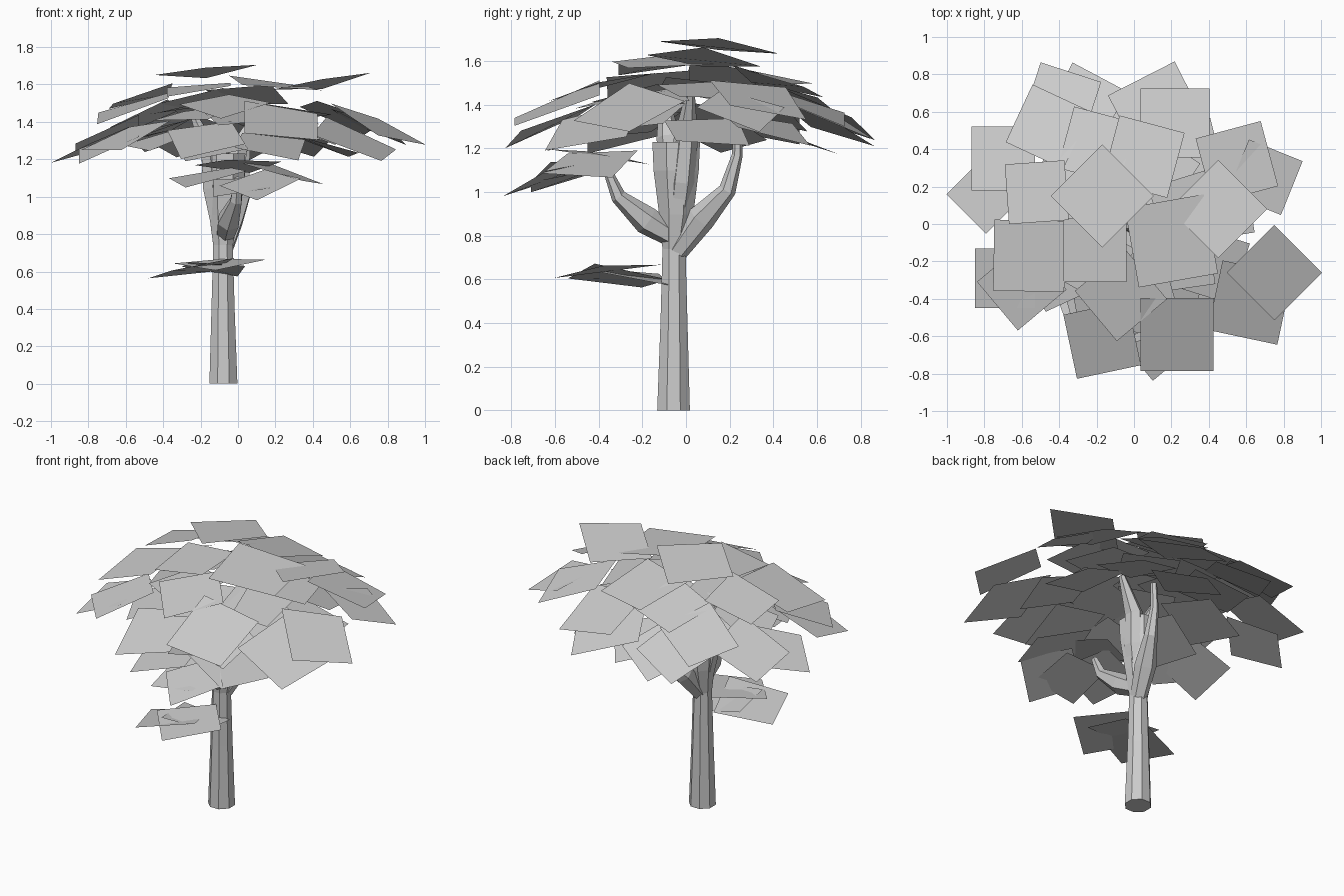
import bpy, bmesh, math, random
from mathutils import Vector

random.seed(4)


def finish(bm, name):
    mesh = bpy.data.meshes.new(name)
    bm.to_mesh(mesh)
    bm.free()
    obj = bpy.data.objects.new(name, mesh)
    bpy.context.collection.objects.link(obj)
    return obj


def limb(name, path, sides=8):
    """Tapered low-poly tube through (x, y, z, radius) stations."""
    bm = bmesh.new()
    pts = [Vector(p[:3]) for p in path]
    rings = []
    for i, p in enumerate(pts):
        d = pts[min(i + 1, len(pts) - 1)] - pts[max(i - 1, 0)]
        q = Vector((0, 0, 1)).rotation_difference(d.normalized())
        if p.z == 0:
            q.identity()
        ring = []
        for k in range(sides):
            a = math.tau * (k + 0.5) / sides
            ring.append(bm.verts.new(p + q @ Vector((math.cos(a), math.sin(a), 0)) * path[i][3]))
        rings.append(ring)
    for a, b in zip(rings, rings[1:]):
        for k in range(sides):
            n = (k + 1) % sides
            bm.faces.new((a[k], a[n], b[n], b[k]))
    bm.faces.new(rings[0][::-1])
    bm.faces.new(rings[-1])
    return finish(bm, name)


def leaf_cards(name, cards):
    """Square leaf cards: (x, y, z, yaw, size, slope_x, slope_y)."""
    bm = bmesh.new()
    for x, y, z, yaw, size, sx, sy in cards:
        vs = []
        for k in range(4):
            a = math.radians(yaw + 45 + 90 * k)
            dx, dy = math.cos(a) * size * 0.707, math.sin(a) * size * 0.707
            bend = 0.008 if k % 2 else -0.008
            vs.append(bm.verts.new((x + dx, y + dy, z + dx * sx + dy * sy + bend)))
        bm.faces.new(vs)
    return finish(bm, name)


# trunk and limbs
limb("trunk", [(-0.078, -0.057, 0, 0.081), (-0.08, -0.055, 0.4, 0.067),
               (-0.08, -0.055, 0.74, 0.057), (-0.075, -0.045, 0.9, 0.085),
               (-0.07, -0.045, 1.1, 0.112), (-0.07, -0.045, 1.23, 0.118)])
limb("left_limb", [(-0.09, -0.05, 0.8, 0.05), (-0.135, -0.06, 1.05, 0.06),
                   (-0.15, -0.08, 1.25, 0.055), (-0.24, -0.1, 1.44, 0.02)], 6)
limb("right_limb", [(-0.07, -0.05, 0.8, 0.05), (-0.02, -0.02, 1.05, 0.06),
                    (0.0, 0.0, 1.25, 0.055), (0.11, 0.02, 1.46, 0.02)], 6)
limb("front_branch", [(-0.07, -0.05, 0.79, 0.05), (-0.05, -0.18, 0.87, 0.065),
                      (-0.01, -0.31, 0.98, 0.035), (0.0, -0.36, 1.1, 0.02)], 6)
limb("back_branch", [(-0.07, -0.04, 0.73, 0.05), (-0.03, 0.07, 0.88, 0.065),
                     (0.03, 0.19, 1.01, 0.04), (0.04, 0.235, 1.17, 0.025),
                     (0.05, 0.24, 1.33, 0.02)], 6)

# main canopy: x, y, z, yaw, size; each card slopes outward
layout = [
    (-0.17, 0.15, 1.67, 45, 0.39), (-0.52, 0.17, 1.53, 4, 0.32), (-0.56, -0.17, 1.48, -1, 0.38),
    (-0.21, -0.14, 1.58, 0, 0.34), (0.20, -0.09, 1.60, 10, 0.43), (0.55, 0.33, 1.43, 15, 0.36),
    (0.13, 0.60, 1.36, 27, 0.40), (0.22, 0.54, 1.40, 0, 0.37), (-0.26, 0.64, 1.31, -28, 0.33),
    (-0.39, 0.65, 1.35, -18, 0.34), (-0.70, 0.35, 1.32, 0, 0.34), (-0.79, 0.16, 1.27, 45, 0.30),
    (-0.46, 0.52, 1.41, -25, 0.34), (-0.60, -0.33, 1.32, 40, 0.34), (-0.69, -0.29, 1.28, 0, 0.32),
    (-0.07, -0.38, 1.49, 40, 0.35), (-0.17, -0.62, 1.31, 12, 0.35), (0.23, -0.59, 1.40, 0, 0.39),
    (0.62, -0.42, 1.30, -12, 0.38), (0.75, -0.26, 1.38, 45, 0.36), (0.70, 0.25, 1.38, -22, 0.31),
    (0.05, 0.36, 1.54, -15, 0.36), (-0.2, 0.42, 1.50, -15, 0.34),
]
canopy = [(x, y, z, yaw, s, -0.58 * x, -0.68 * y) for x, y, z, yaw, s in layout]
canopy.append((0.45, 0.08, 1.61, 45, 0.37, 0.17, -0.1))   # card tipping upward
leaf_cards("canopy_leaves", canopy)

# lower canopy layer, rings of cards filling the underside
under = []
for count, radius, z, slope in ((9, 0.46, 1.31, 0.32), (7, 0.3, 1.43, 0.2)):
    for k in range(count):
        a = math.tau * (k + 0.3) / count
        x, y = radius * math.cos(a), radius * math.sin(a)
        under.append((x, y, z + random.uniform(-0.06, 0.06), random.uniform(0, 90), 0.34,
                      -slope * math.cos(a), -slope * math.sin(a)))
leaf_cards("under_canopy_leaves", under)

# leaf clump on the front branch
leaf_cards("front_branch_leaves", [
    (0.12, -0.62, 1.07, 40, 0.31, 0.12, 0.36), (-0.16, -0.50, 1.11, 15, 0.34, 0.18, 0.15),
    (0.24, -0.44, 1.13, -20, 0.34, -0.3, 0.1), (0.0, -0.40, 1.17, 30, 0.34, 0.0, -0.15),
    (0.02, -0.56, 1.06, 0, 0.30, 0.1, 0.25)])

# small low clump on the trunk
leaf_cards("low_leaves", [
    (-0.25, -0.31, 0.61, 20, 0.36, 0.19, -0.1), (-0.10, -0.36, 0.645, 40, 0.35, 0.05, 0.12),
    (-0.13, -0.25, 0.62, 8, 0.30, -0.1, -0.15)])
